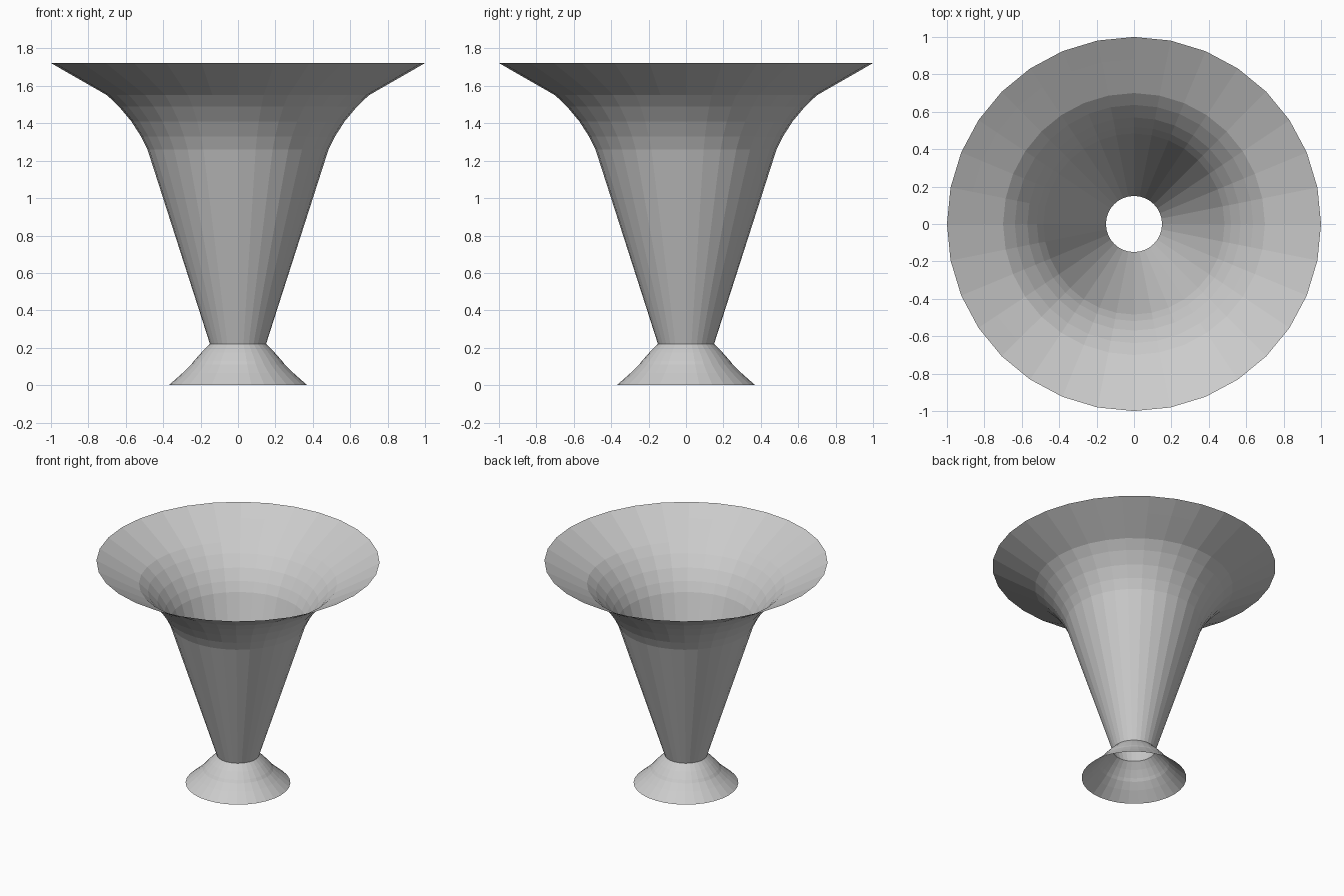
import bpy, bmesh
from math import cos, sin, tau

if "Cube" in bpy.data.objects:
    bpy.data.objects.remove(bpy.data.objects["Cube"])

SIDES = 32

def lathe(name, profile):
    """Revolve (radius, height) points into an open, flat-shaded shell."""
    bm = bmesh.new()
    rings = [[bm.verts.new((r * cos(tau * i / SIDES), r * sin(tau * i / SIDES), z))
              for i in range(SIDES)] for r, z in profile]
    for low, high in zip(rings, rings[1:]):
        for i in range(SIDES):
            j = (i + 1) % SIDES
            bm.faces.new((low[i], low[j], high[j], high[i]))
    mesh = bpy.data.meshes.new(name)
    bm.to_mesh(mesh)
    bm.free()
    obj = bpy.data.objects.new(name, mesh)
    bpy.context.collection.objects.link(obj)
    return obj

# Small flared foot, open underneath
foot = [(0.37, 0), (0.295, 0.066), (0.25, 0.11), (0.235, 0.13), (0.195, 0.175), (0.15, 0.22)]
# Straight cone that curves out into a wide rim
bowl = [(0.15, 0.22), (0.484, 1.26), (0.519, 1.33), (0.57, 1.41),
        (0.637, 1.49), (0.70, 1.55), (0.88, 1.653), (1.0, 1.722)]

lathe("flared_foot", foot)
lathe("trumpet_bowl", bowl)
